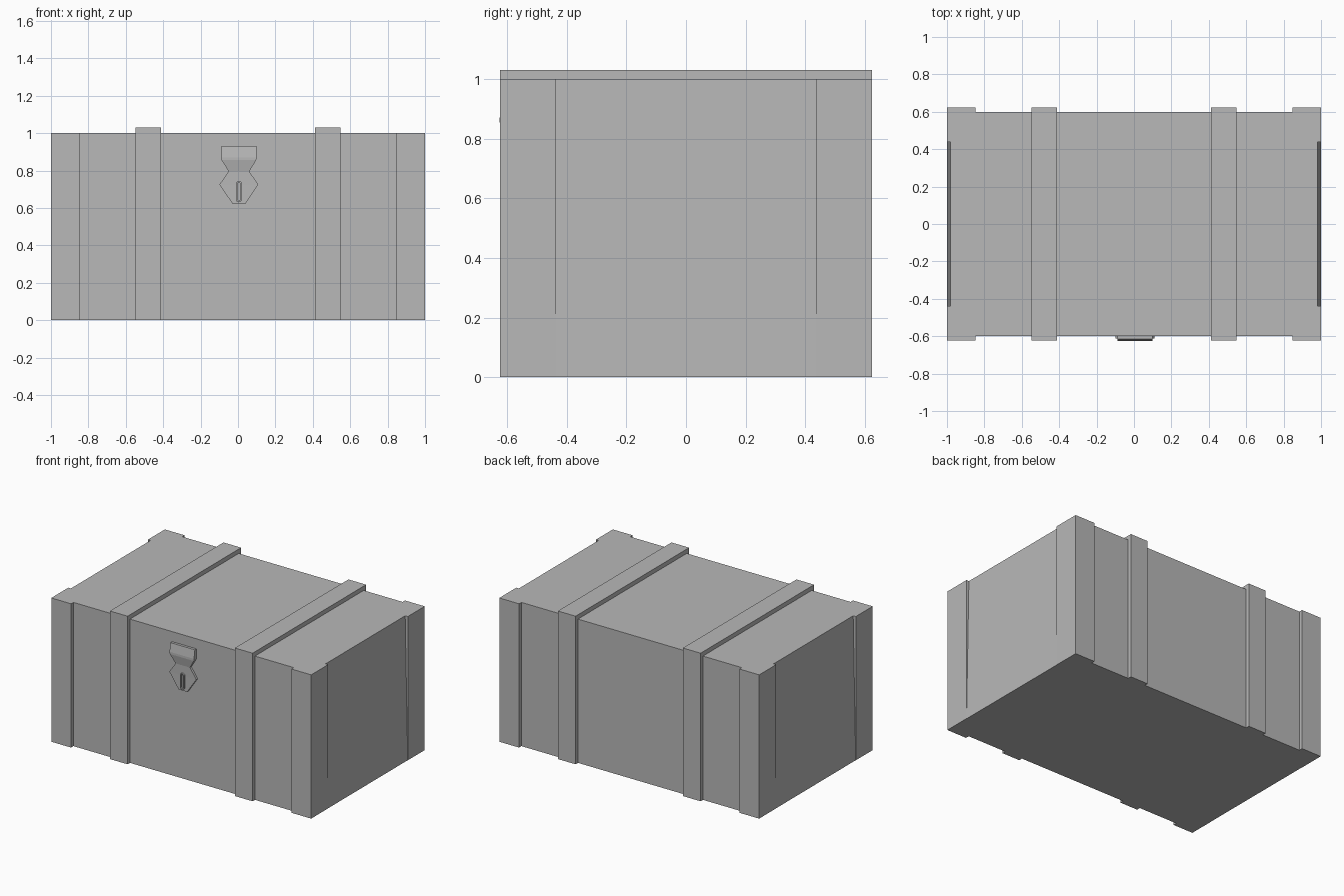
import bpy, bmesh, math

old = bpy.data.objects.get("Cube")
if old:
    bpy.data.objects.remove(old, do_unlink=True)

GREY = (0.48, 0.48, 0.48, 1)
mat = bpy.data.materials.new("plain_grey")
mat.use_nodes = True
mat.diffuse_color = GREY
mat.node_tree.nodes["Principled BSDF"].inputs["Base Color"].default_value = GREY

H = 1.0            # chest height
BODY_Y = 0.598     # half depth of the boards
OUT_Y = 0.624      # half depth over straps and corners


def link(name, bm):
    bmesh.ops.recalc_face_normals(bm, faces=bm.faces[:])
    mesh = bpy.data.meshes.new(name)
    bm.to_mesh(mesh)
    bm.free()
    mesh.materials.append(mat)
    obj = bpy.data.objects.new(name, mesh)
    bpy.context.collection.objects.link(obj)
    return obj


def prism(name, outline, offset):
    """Close an outline of 3D points and extrude it by the offset."""
    bm = bmesh.new()
    face = bm.faces.new([bm.verts.new(p) for p in outline])
    ext = bmesh.ops.extrude_face_region(bm, geom=[face])
    bmesh.ops.translate(bm, vec=offset, verts=[
        v for v in ext["geom"] if isinstance(v, bmesh.types.BMVert)])
    return link(name, bm)


# Body, with end panels leaning slightly inward towards the top
prism("chest_body",
      [(x, -BODY_Y, z) for x, z in ((-0.999, 0), (0.999, 0), (0.98, H), (-0.98, H))],
      (0, 2 * BODY_Y, 0))

for side, s in (("left", 1), ("right", -1)):
    # Corner posts
    for end, e in (("front", -1), ("back", 1)):
        prism(f"{side}_{end}_corner_post",
              [(s * x, e * y, 0) for x, y in
               ((0.848, 0.438), (1, 0.438), (1, OUT_Y), (0.848, OUT_Y))],
              (0, 0, H))
    # Strap running up the front, over the lid and down the back
    top = 1.03
    prism(f"{side}_strap",
          [(s * 0.413, y, z) for y, z in
           ((-OUT_Y, 0), (-OUT_Y, top), (OUT_Y, top), (OUT_Y, 0),
            (BODY_Y, 0), (BODY_Y, H), (-BODY_Y, H), (-BODY_Y, 0))],
          (s * 0.136, 0, 0))

# Latch hasp: rows of height, half width and front depth
CX = 0.005
rows = [(0.93, 0.094, -0.616), (0.87, 0.094, -0.625), (0.855, 0.092, -0.625),
        (0.795, 0.055, -0.614), (0.725, 0.104, -0.613), (0.62, 0.033, -0.613)]
bm = bmesh.new()
rings = [[bm.verts.new((CX + sx * w, y, z))
          for sx, y in ((-1, front), (1, front), (1, -0.59), (-1, -0.59))]
         for z, w, front in rows]
for a, b in zip(rings, rings[1:]):
    for i in range(4):
        j = (i + 1) % 4
        bm.faces.new((a[i], a[j], b[j], b[i]))
bm.faces.new(rings[0])
bm.faces.new(rings[-1])
link("latch_hasp", bm)

# Staple loop standing on the hasp
N = 16
bm = bmesh.new()
loops = []
for i in range(N):
    t = 2 * math.pi * i / N
    c, s = math.cos(t), math.sin(t)
    shift = math.copysign(0.041, s) if abs(s) > 0.01 else 0
    loops.append([bm.verts.new((CX + r * c, y, 0.687 + shift + r * s))
                  for r, y in ((0.016, -0.61), (0.016, -0.624),
                               (0.008, -0.624), (0.008, -0.61))])
for i in range(N):
    a, b = loops[i], loops[(i + 1) % N]
    for k in range(4):
        m = (k + 1) % 4
        bm.faces.new((a[k], a[m], b[m], b[k]))
link("latch_staple", bm)
